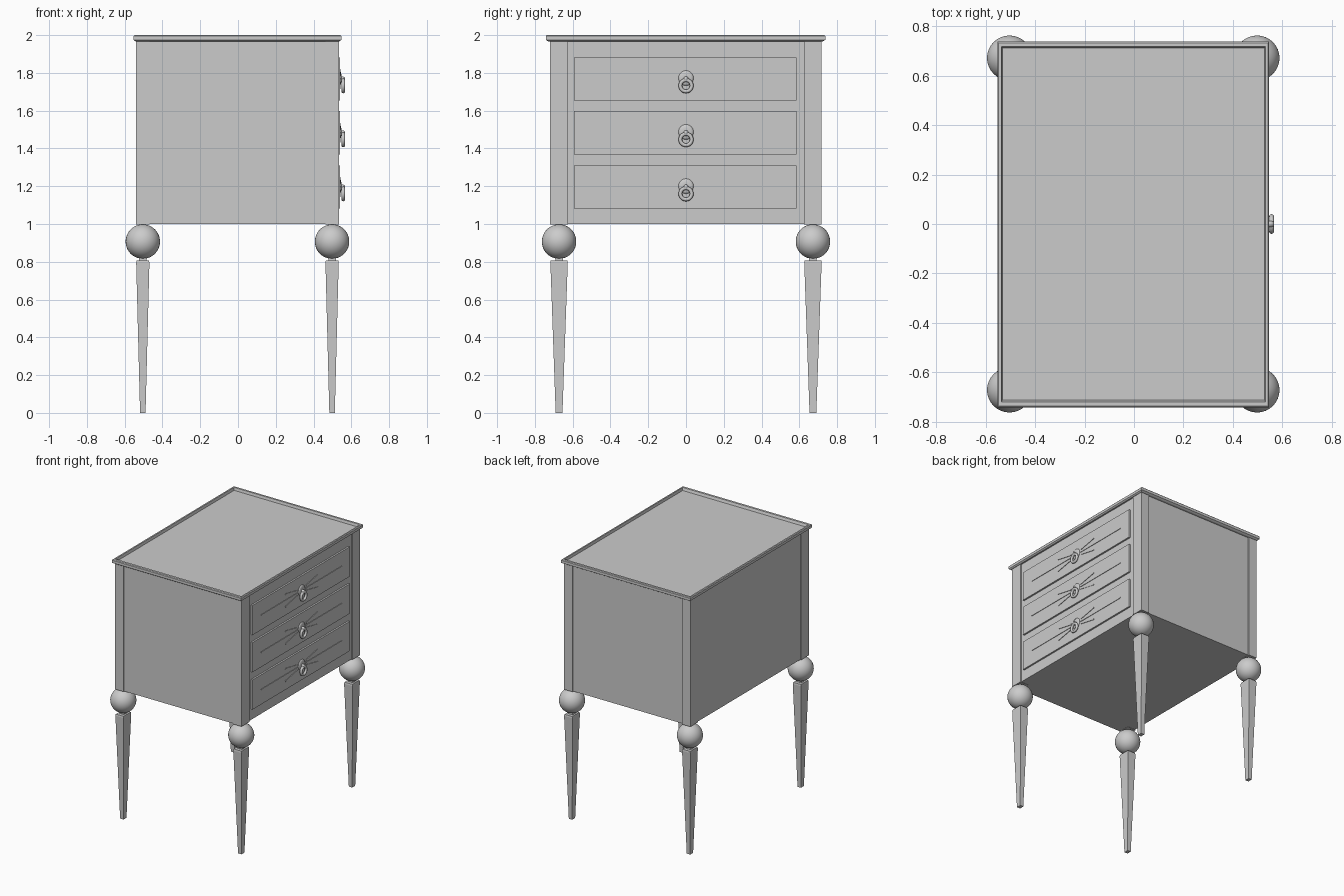
import bpy, bmesh, math
from mathutils import Vector

if "Cube" in bpy.data.objects:
    bpy.data.objects.remove(bpy.data.objects["Cube"])


def finish(bm, name, smooth=False):
    bmesh.ops.recalc_face_normals(bm, faces=bm.faces)
    me = bpy.data.meshes.new(name)
    bm.to_mesh(me)
    bm.free()
    for p in me.polygons:
        p.use_smooth = smooth
    ob = bpy.data.objects.new(name, me)
    bpy.context.collection.objects.link(ob)
    return ob


def loft(name, levels):
    """Rectangular loft; each level is (x0, x1, y0, y1, z)."""
    bm = bmesh.new()
    rings = [[bm.verts.new(c) for c in ((x0, y0, z), (x1, y0, z), (x1, y1, z), (x0, y1, z))]
             for x0, x1, y0, y1, z in levels]
    for a, b in zip(rings, rings[1:]):
        for i in range(4):
            j = (i + 1) % 4
            bm.faces.new((a[i], a[j], b[j], b[i]))
    bm.faces.new(rings[0])
    bm.faces.new(rings[-1])
    return finish(bm, name)


def box(name, x0, x1, y0, y1, z0, z1):
    return loft(name, [(x0, x1, y0, y1, z0), (x0, x1, y0, y1, z1)])


def around(cx, cy, hx, hy, z):
    return (cx - hx, cx + hx, cy - hy, cy + hy, z)


def lathe_x(name, profile, x, y, z, segs=32, closed=False):
    """Revolve (x, radius) points about an axis parallel to x."""
    bm = bmesh.new()
    rings = []
    for px, r in profile:
        rings.append([bm.verts.new((x + px, y + r * math.cos(t), z + r * math.sin(t)))
                      for t in (2 * math.pi * k / segs for k in range(segs))])
    pairs = list(zip(rings, rings[1:])) + ([(rings[-1], rings[0])] if closed else [])
    for a, b in pairs:
        for i in range(segs):
            j = (i + 1) % segs
            bm.faces.new((a[i], a[j], b[j], b[i]))
    if not closed:
        bm.faces.new(rings[0])
        bm.faces.new(rings[-1])
    return finish(bm, name, True)


def strip(name, y0, z0, y1, z1, width):
    """Thin raised inlay bar on the drawer front."""
    ob = box(name, 0, 0.004, 0, math.hypot(y1 - y0, z1 - z0), -width / 2, width / 2)
    ob.location = (0.539, y0, z0)
    ob.rotation_euler = (math.atan2(z1 - z0, y1 - y0), 0, 0)
    return ob


# Cabinet body
box("cabinet_body", -0.535, 0.526, -0.714, 0.71, 1.0, 1.972)

# Table top with a shallow tray recess and rim
loft("tray_top", [
    (-0.543, 0.537, -0.73, 0.725, 1.967),
    (-0.553, 0.547, -0.742, 0.738, 1.975),
    (-0.553, 0.547, -0.742, 0.738, 1.995),
    (-0.548, 0.542, -0.737, 0.733, 2.0),
    (-0.537, 0.532, -0.72, 0.718, 2.0),
    (-0.532, 0.528, -0.713, 0.713, 1.98)])

# Corner posts, balls and tapered legs
for sx in (-1, 1):
    for sy in (-1, 1):
        cx, cy = sx * 0.501 - 0.003, sy * 0.672
        box("corner_post", cx - 0.036, cx + 0.036, cy - 0.047, cy + 0.046, 0.998, 1.972)
        bm = bmesh.new()
        bmesh.ops.create_uvsphere(bm, u_segments=32, v_segments=24, radius=0.091)
        finish(bm, "leg_ball", True).location = (cx, cy, 0.907)
        loft("tapered_leg", [around(cx, cy, 0.0145, 0.018, 0),
                             around(cx, cy, 0.035, 0.046, 0.795),
                             around(cx, cy, 0.033, 0.044, 0.807)])
        loft("leg_neck", [around(cx, cy, 0.02, 0.02, 0.80),
                          around(cx, cy, 0.02, 0.02, 0.83)])

# Drawers with radiating inlay and ring pulls
for z in (1.196, 1.483, 1.768):
    box("drawer_front", 0.51, 0.539, -0.592, 0.586, z - 0.114, z + 0.114)
    for s in (-1, 1):
        strip("inlay_long", s * 0.05, z, s * 0.49, z, 0.008)
        for u in (-1, 1):
            strip("inlay_ray", s * 0.053, z + u * 0.02, s * 0.196, z + u * 0.048, 0.009)
    lathe_x("pull_plate", [(0, 0.04), (0.004, 0.04), (0.008, 0.03), (0.01, 0.02)], 0.537, 0, z + 0.004)
    lathe_x("pull_knob", [(0, 0.013), (0.015, 0.013), (0.024, 0.009), (0.027, 0.003)], 0.54, 0, z)
    tube = [(0.010 * math.cos(a), 0.030 + 0.010 * math.sin(a))
            for a in (2 * math.pi * k / 12 for k in range(12))]
    lathe_x("pull_ring", tube, 0.557, 0, z - 0.036, closed=True)
